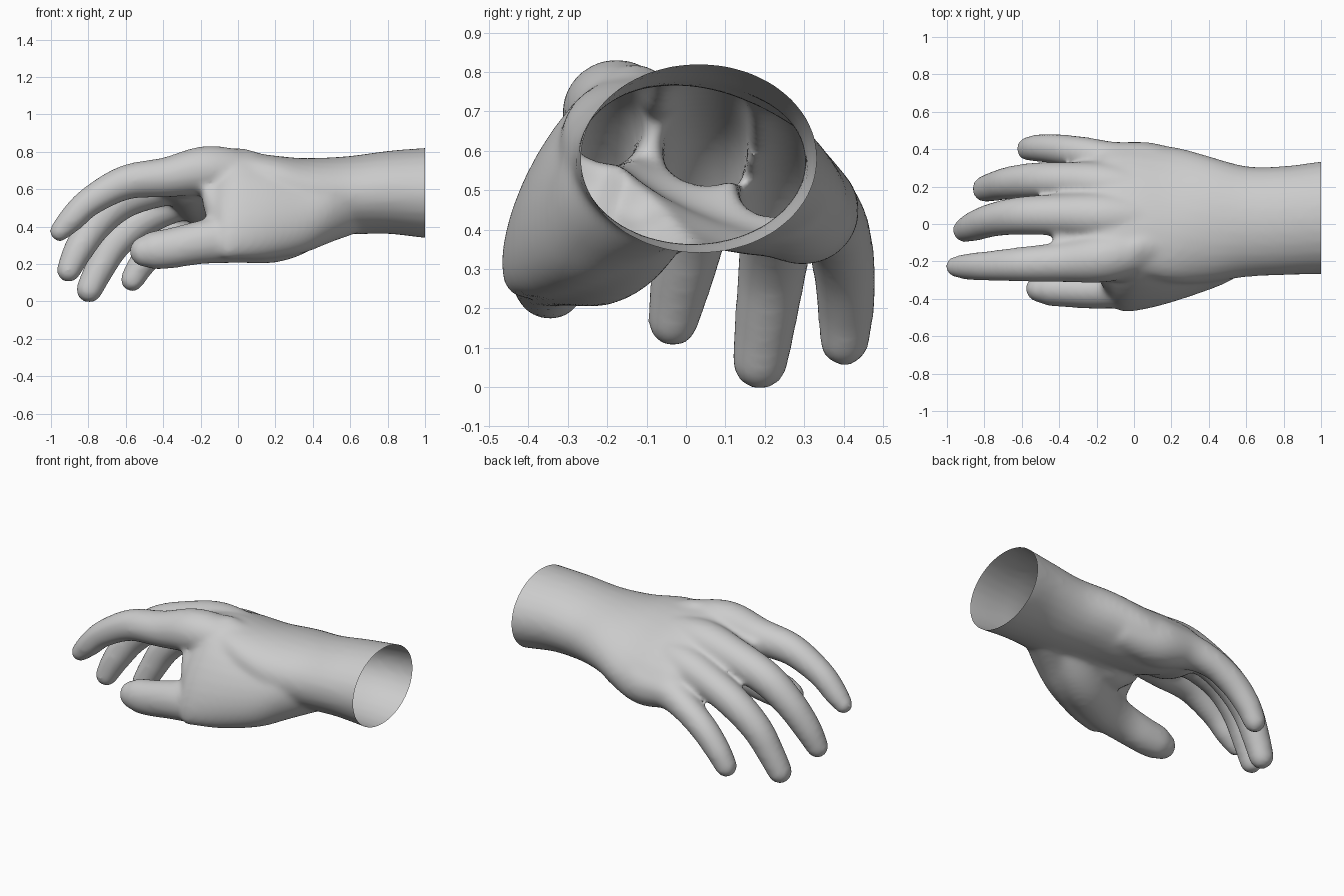
import bpy, bmesh, math
from mathutils import Vector

if "Cube" in bpy.data.objects:
    bpy.data.objects.remove(bpy.data.objects["Cube"])

SIDES = 28


def catmull(keys, steps=6):
    """Smoothly interpolate rows of numbers."""
    rows = []
    for i in range(len(keys) - 1):
        a, b = keys[max(i - 1, 0)], keys[i]
        c, d = keys[i + 1], keys[min(i + 2, len(keys) - 1)]
        for s in range(steps):
            t = s / steps
            rows.append([0.5 * (2 * q + (r - p) * t + (2 * p - 5 * q + 4 * r - w) * t * t
                                + (3 * q - p - 3 * r + w) * t ** 3)
                         for p, q, r, w in zip(a, b, c, d)])
    rows.append(list(keys[-1]))
    return rows


def skin(bm, rings):
    """Closed skin over a list of rings of points."""
    vr = [[bm.verts.new(p) for p in ring] for ring in rings]
    for a, b in zip(vr, vr[1:]):
        for i in range(SIDES):
            j = (i + 1) % SIDES
            bm.faces.new((a[i], a[j], b[j], b[i]))
    bm.faces.new(vr[0][::-1])
    bm.faces.new(vr[-1])


def ellipses(bm, keys):
    """Loft of tilted ellipses along x: x, y, z, half width, half height, tilt."""
    rings = []
    for x, y, z, w, h, tilt in catmull(keys):
        c, s = math.cos(math.radians(tilt)), math.sin(math.radians(tilt))
        ring = []
        for i in range(SIDES):
            a = math.tau * i / SIDES
            u, v = w * math.cos(a), h * math.sin(a)
            ring.append((x, y + u * c - v * s, z + u * s + v * c))
        rings.append(ring)
    skin(bm, rings)


def digit(bm, keys, width=1.0):
    """Round tube along a path with a domed tip: x, y, z, radius."""
    rows = catmull(keys)
    pts = [Vector(r[:3]) for r in rows]
    rad = [r[3] + .003 for r in rows]
    end = (pts[-1] - pts[-2]).normalized()
    tip, r0 = pts[-1], rad[-1]
    for k in range(1, 6):
        a = k / 5 * math.radians(84)
        pts.append(tip + end * r0 * math.sin(a))
        rad.append(r0 * math.cos(a))
    rings = []
    for i, p in enumerate(pts):
        t = (pts[min(i + 1, len(pts) - 1)] - pts[max(i - 1, 0)]).normalized()
        side = t.cross(Vector((0, 0, 1))).normalized()
        up = side.cross(t)
        rings.append([p + (side * width * math.cos(math.tau * j / SIDES)
                           + up * math.sin(math.tau * j / SIDES)) * rad[i]
                      for j in range(SIDES)])
    skin(bm, rings)


bm = bmesh.new()

# wrist and palm
ellipses(bm, [
    (1.10, .035, .58, .31, .245, 0), (1.0, .033, .58, .302, .241, 0),
    (.80, .018, .583, .292, .222, 0), (.60, .013, .568, .297, .21, -2),
    (.40, .025, .562, .34, .202, -7), (.20, .05, .558, .38, .195, -19),
    (0, .08, .565, .38, .185, -25), (-.15, .09, .575, .36, .155, -25),
    (-.26, .04, .58, .28, .125, -23), (-.35, -.01, .605, .21, .08, -18),
    (-.43, -.07, .63, .15, .05, -10)])

# base of the thumb and the web toward the index finger
ellipses(bm, [
    (.65, -.05, .54, .17, .17, 60), (.50, -.132, .51, .20, .172, 60),
    (.35, -.177, .495, .255, .168, 60), (.15, -.225, .505, .308, .163, 60),
    (0, -.262, .525, .335, .134, 60), (-.08, -.282, .50, .305, .11, 60),
    (-.125, -.267, .51, .22, .09, 60), (-.19, -.235, .60, .09, .06, 60)])

# fleshy middle of the palm
digit(bm, [(.40, .0, .51, .14), (.25, -.06, .48, .14), (.10, -.10, .465, .14),
           (-.02, -.13, .50, .10)])
# thumb
digit(bm, [(.47, -.07, .46, .11), (.32, -.15, .405, .148), (.18, -.22, .362, .153),
           (.03, -.295, .35, .143), (-.10, -.335, .33, .125), (-.22, -.35, .312, .112),
           (-.36, -.348, .284, .105), (-.46, -.345, .272, .099), (-.495, -.345, .268, .083)],
      width=.9)
# index finger
digit(bm, [(.10, -.12, .66, .12), (-.15, -.178, .70, .13), (-.38, -.203, .664, .105),
           (-.60, -.215, .636, .09), (-.79, -.225, .535, .076), (-.89, -.228, .44, .068),
           (-.953, -.228, .375, .053)])
# middle finger
digit(bm, [(.10, .03, .65, .11), (-.15, .04, .665, .125), (-.38, .048, .625, .11),
           (-.60, .045, .55, .099), (-.75, .023, .425, .088), (-.85, -.01, .28, .078),
           (-.905, -.033, .167, .063)])
# ring finger
digit(bm, [(.10, .16, .59, .11), (-.15, .21, .575, .115), (-.36, .232, .515, .098),
           (-.53, .233, .425, .093), (-.66, .22, .307, .086), (-.74, .203, .175, .077),
           (-.795, .188, .064, .069)])
# little finger and outer edge of the palm
digit(bm, [(.30, .24, .49, .125), (.08, .295, .45, .138), (-.12, .335, .45, .105),
           (-.27, .38, .402, .084), (-.41, .40, .312, .078), (-.51, .406, .205, .071),
           (-.565, .402, .117, .062)])

bmesh.ops.recalc_face_normals(bm, faces=bm.faces)
mesh = bpy.data.meshes.new("hand")
bm.to_mesh(mesh)
bm.free()
hand = bpy.data.objects.new("hand", mesh)
bpy.context.collection.objects.link(hand)
bpy.context.view_layer.objects.active = hand
hand.select_set(True)

# blend the parts into one skin
remesh = hand.modifiers.new("blend", 'REMESH')
remesh.mode = 'VOXEL'
remesh.voxel_size = 0.014
soften = hand.modifiers.new("soften", 'SMOOTH')
soften.factor = 0.5
soften.iterations = 18
for name in ("blend", "soften"):
    bpy.ops.object.modifier_apply(modifier=name)

# open cut at the wrist
bm = bmesh.new()
bm.from_mesh(hand.data)
bmesh.ops.bisect_plane(bm, geom=bm.verts[:] + bm.edges[:] + bm.faces[:],
                       plane_co=(1, 0, 0), plane_no=(1, 0, 0), clear_outer=True)
bm.to_mesh(hand.data)
bm.free()

skin_grey = bpy.data.materials.new("light grey")
skin_grey.diffuse_color = (0.6, 0.6, 0.6, 1)
skin_grey.use_nodes = True
skin_grey.node_tree.nodes["Principled BSDF"].inputs["Base Color"].default_value = skin_grey.diffuse_color
hand.data.materials.clear()
hand.data.materials.append(skin_grey)
bpy.ops.object.shade_smooth()
